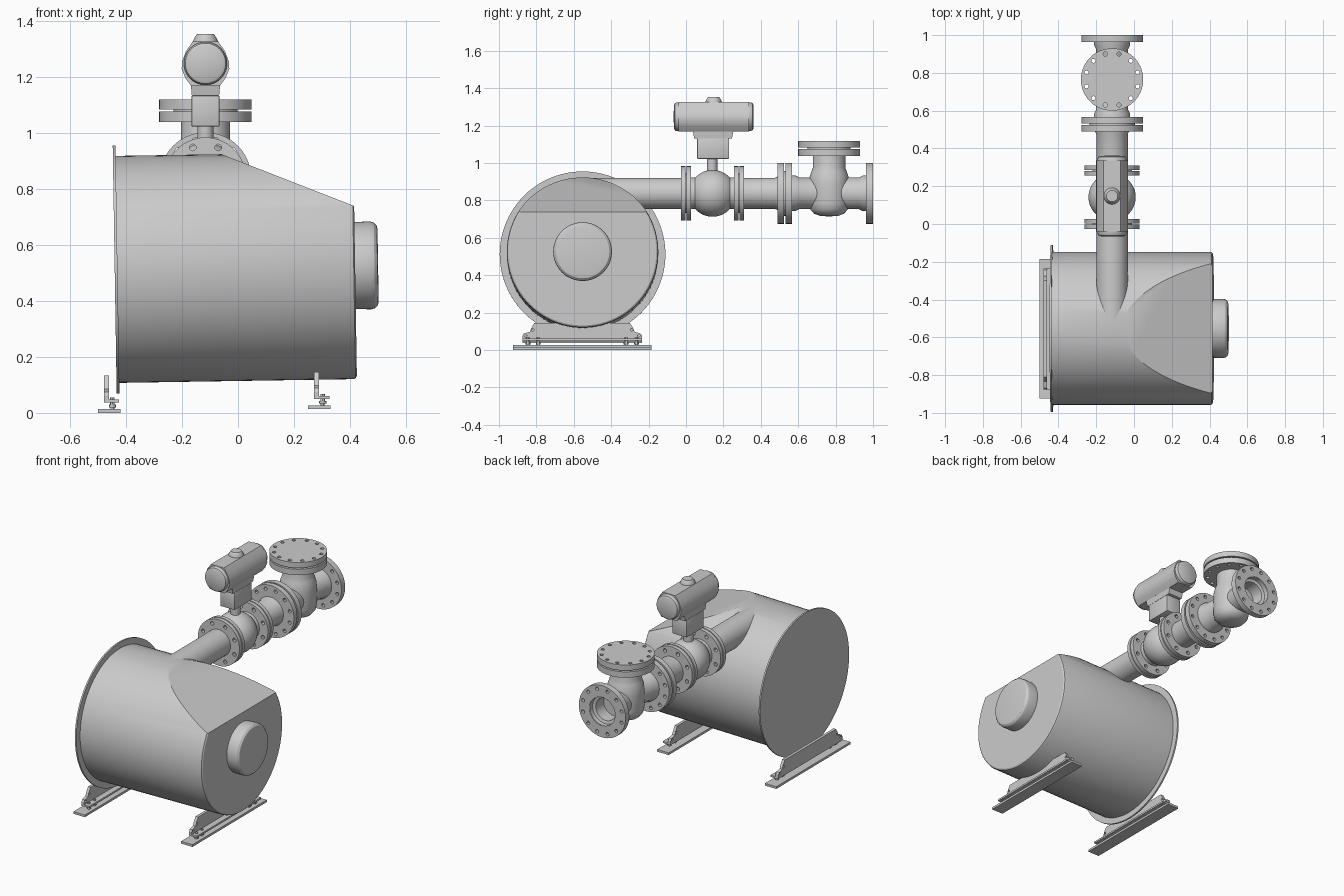
import bpy, bmesh
from math import pi, sin, cos, radians
from mathutils import Matrix, Vector

if "Cube" in bpy.data.objects:
    bpy.data.objects.remove(bpy.data.objects["Cube"])

AX = -0.116            # x of the pipe run
PZ = 0.838             # height of the pipe axis
ROT = {'X': Matrix.Rotation(pi / 2, 4, 'Y'),
       'Y': Matrix.Rotation(-pi / 2, 4, 'X'),
       'Z': Matrix.Identity(4)}
SIDE = Matrix(((0, 0, 1, 0), (1, 0, 0, 0), (0, 1, 0, 0), (0, 0, 0, 1)))  # (y, z) outline, thickness on x
FRONT = Matrix(((1, 0, 0, 0), (0, 0, 1, 0), (0, 1, 0, 0), (0, 0, 0, 1)))  # (x, z) outline, thickness on y


def finish(name, bm, angle=30):
    bmesh.ops.remove_doubles(bm, verts=bm.verts, dist=1e-5)
    bmesh.ops.recalc_face_normals(bm, faces=bm.faces)
    me = bpy.data.meshes.new(name)
    bm.to_mesh(me)
    bm.free()
    ob = bpy.data.objects.new(name, me)
    bpy.context.collection.objects.link(ob)
    bpy.ops.object.select_all(action='DESELECT')
    ob.select_set(True)
    bpy.context.view_layer.objects.active = ob
    bpy.ops.object.shade_smooth_by_angle(angle=radians(angle))
    return ob


def turned(profile, matrix, steps=48):
    """Revolve (radius, height) points about local z."""
    bm = bmesh.new()
    vs = [bm.verts.new((r, 0, h)) for r, h in profile]
    es = [bm.edges.new(p) for p in zip(vs, vs[1:])]
    bmesh.ops.spin(bm, geom=vs + es, cent=(0, 0, 0), axis=(0, 0, 1),
                   angle=2 * pi, steps=steps)
    bmesh.ops.remove_doubles(bm, verts=bm.verts, dist=1e-5)
    bm.transform(matrix)
    return bm


def lathe(name, profile, axis, centre, steps=48):
    return finish(name, turned(profile, Matrix.Translation(centre) @ ROT[axis], steps))


def circle(r, n, cx=0, cy=0):
    return [(cx + r * cos(2 * pi * i / n), cy + r * sin(2 * pi * i / n)) for i in range(n)]


def plate(name, loops, thick, matrix):
    """Flat plate: first loop is the outline, the others are holes."""
    cu = bpy.data.curves.new(name, 'CURVE')
    cu.dimensions, cu.fill_mode, cu.extrude = '2D', 'BOTH', thick / 2
    for pts in loops:
        sp = cu.splines.new('POLY')
        sp.points.add(len(pts) - 1)
        for p, (x, y) in zip(sp.points, pts):
            p.co = (x, y, 0, 1)
        sp.use_cyclic_u = True
    tmp = bpy.data.objects.new(name + "_curve", cu)
    bpy.context.collection.objects.link(tmp)
    bpy.context.view_layer.update()
    me = bpy.data.meshes.new_from_object(tmp.evaluated_get(bpy.context.evaluated_depsgraph_get()))
    bm = bmesh.new()
    bm.from_mesh(me)
    bm.transform(matrix)
    bpy.data.objects.remove(tmp)
    bpy.data.curves.remove(cu)
    bpy.data.meshes.remove(me)
    return finish(name, bm)


def flange(name, r, bolts, hole, ring, bore, a, b, axis='Y', y=0):
    """Bolted ring between a and b along its axis."""
    loops = [circle(r, 56)]
    if bore:
        loops.append(circle(bore, 48))
    for i in range(bolts):
        t = 2 * pi * (i + 0.5) / bolts
        loops.append(circle(hole, 12, ring * cos(t), ring * sin(t)))
    m = (a + b) / 2
    at = (AX, m, PZ) if axis == 'Y' else (AX, y, m)
    plate(name, loops, b - a, Matrix.Translation(at) @ ROT[axis])


def box(name, lo, hi, bevel=0.0, taper=1.0):
    lo, hi = Vector(lo), Vector(hi)
    bm = bmesh.new()
    bmesh.ops.create_cube(bm, size=1)
    for v in bm.verts:
        if v.co.z < 0:
            v.co.x *= taper
            v.co.y *= taper
        v.co = (lo + hi) / 2 + v.co * (hi - lo)
    if bevel:
        bmesh.ops.bevel(bm, geom=bm.edges[:], offset=bevel, segments=2, profile=0.5, affect='EDGES')
    return finish(name, bm)


# drum, slightly tilted, with a sloping flat cut off its upper front end
tilt = Matrix.Translation((-0.433, -0.553, 0.512)) @ Matrix.Rotation(pi / 2 - 0.016, 4, 'Y')
bm = turned([(0, 0), (0.405, 0), (0.405, 0.838), (0.402, 0.846), (0.394, 0.851), (0, 0.851)], tilt, 96)
bmesh.ops.bisect_plane(bm, geom=bm.verts[:] + bm.edges[:] + bm.faces[:], plane_co=(0.415, 0, 0.738),
                       plane_no=Vector((0.171, 0, 0.438)).normalized(), clear_outer=True)
bmesh.ops.holes_fill(bm, edges=[e for e in bm.edges if e.is_boundary], sides=0)
finish("drum", bm, 25)
finish("drum_rim", turned([(0, -0.007), (0.443, -0.007), (0.443, 0.003), (0, 0.003)], tilt, 96))
finish("end_cap", turned([(0.155, 0.85), (0.157, 0.905), (0.153, 0.92), (0.143, 0.93),
                          (0.128, 0.933), (0, 0.933)], tilt, 64))


# two feet: ground plate, studs, angle bracket
def foot(name, x, z):
    box(name + "_base", (x - 0.04, -0.925, z), (x + 0.04, -0.185, z + 0.014))
    half = [(0.32, 0.04), (0.32, 0.062), (0.312, 0.075), (0.28, 0.085), (0.272, 0.105), (0.255, 0.133)]
    outline = [(-0.555 + a, z + b) for a, b in half] + [(-0.555 - a, z + b) for a, b in reversed(half)]
    holes = [circle(0.007, 12, -0.555 + s * d, z + h) for s in (-1, 1) for d, h in ((0.302, 0.064), (0.265, 0.095))]
    plate(name + "_bracket", [outline] + holes, 0.018, Matrix.Translation((x - 0.008 - 0.012 + 0.01, 0, 0)) @ SIDE)
    box(name + "_ledge", (x - 0.018, -0.875, z + 0.037), (x + 0.036, -0.235, z + 0.048))
    for s in (-1, 1):
        for i, d in enumerate((0.29, 0.235)):
            n = "%s_stud_%s%d" % (name, "left" if s < 0 else "right", i + 1)
            lathe(n, [(0, 0.01), (0.007, 0.01), (0.007, 0.02), (0.013, 0.02), (0.013, 0.03), (0.008, 0.03),
                      (0.008, 0.055), (0, 0.055)], 'Z', (x + 0.012, -0.555 + s * d, z), 12)


foot("rear_foot", -0.46, 0.0)
foot("front_foot", 0.29, 0.013)

# pipe run
O = (AX, 0, PZ)
lathe("drum_pipe", [(0, -0.56), (0.083, -0.56), (0.083, -0.003), (0.105, -0.003), (0.105, 0.003), (0, 0.003)], 'Y', O)
lathe("link_pipe", [(0, 0.28), (0.105, 0.28), (0.105, 0.288), (0.083, 0.288), (0.083, 0.475), (0.09, 0.49),
                    (0.09, 0.522), (0.12, 0.522), (0.12, 0.534), (0, 0.534)], 'Y', O)
for i, (a, b) in enumerate(((-0.027, -0.003), (0.003, 0.027), (0.257, 0.281), (0.287, 0.311))):
    flange("small_flange_%d" % (i + 1), 0.145, 8, 0.012, 0.118, 0.08, a, b)
for i, (a, b) in enumerate(((0.49, 0.523), (0.533, 0.567))):
    flange("large_flange_%d" % (i + 1), 0.163, 12, 0.011, 0.138, 0.08, a, b)
flange("outlet_flange", 0.163, 12, 0.011, 0.138, 0.09, 0.963, 1.0)

# ball valve body
ball = [(0.125 * cos(radians(t)), 0.142 + 0.125 * sin(radians(t))) for t in range(-48, 49, 6)]
lathe("ball_valve", [(0, 0.01), (0.086, 0.01)] + ball + [(0.086, 0.27), (0, 0.27)], 'Y', O)

# check valve: through pipe with open outlet, upright body, bolted cover
lathe("check_valve_pipe", [(0, 0.54), (0.095, 0.54), (0.095, 0.585), (0.085, 0.605), (0.085, 0.925), (0.095, 0.945),
                           (0.095, 0.998), (0.088, 0.998), (0.088, 0.97), (0.07, 0.965), (0.07, 0.885), (0, 0.885)],
      'Y', O)
lathe("check_valve_body", [(0, 0.714), (0.05, 0.718), (0.08, 0.729), (0.1, 0.752), (0.107, 0.785), (0.107, 0.89),
                           (0.104, 0.925), (0.095, 0.953), (0.087, 0.975), (0.087, 1.074), (0.115, 1.074),
                           (0.115, 1.085), (0, 1.085)], 'Z', (AX, 0.765, 0))
flange("cover_seat_flange", 0.165, 12, 0.011, 0.14, 0.08, 1.038, 1.075, 'Z', 0.765)
flange("cover_flange", 0.165, 12, 0.011, 0.14, 0, 1.083, 1.118, 'Z', 0.765)

# actuator: stem, gearbox, mounting block, barrel with end caps, indicator knob
AY = 0.148
lathe("valve_stem", [(0, 0.94), (0.028, 0.94), (0.028, 1.035), (0, 1.035)], 'Z', (AX, 0.14, 0), 24)
box("gearbox", (AX - 0.05, 0.06, 1.022), (AX + 0.05, 0.23, 1.132), 0.004)
box("mounting_block", (AX - 0.053, 0.035, 1.132), (AX + 0.053, 0.255, 1.18), 0.0, 0.92)
half = [(0.052, 1.168), (0.072, 1.195), (0.085, 1.228), (0.083, 1.255), (0.07, 1.29), (0.045, 1.326)]
outline = [(AX + a, z) for a, z in half] + [(AX - a, z) for a, z in reversed(half)]
plate("actuator_barrel", [outline], 0.376, Matrix.Translation((0, AY, 0)) @ FRONT)
for n, s in (("front", -1), ("back", 1)):
    lathe("actuator_cap_" + n, [(0, s * 0.17), (0.077, s * 0.17), (0.077, s * 0.198), (0.072, s * 0.208),
                                (0.062, s * 0.213), (0, s * 0.214)], 'Y', (AX, AY, 1.247))
lathe("indicator_knob", [(0, 1.31), (0.044, 1.31), (0.044, 1.328), (0.034, 1.347), (0.03, 1.352), (0, 1.352)],
      'Z', (AX, AY, 0), 32)
